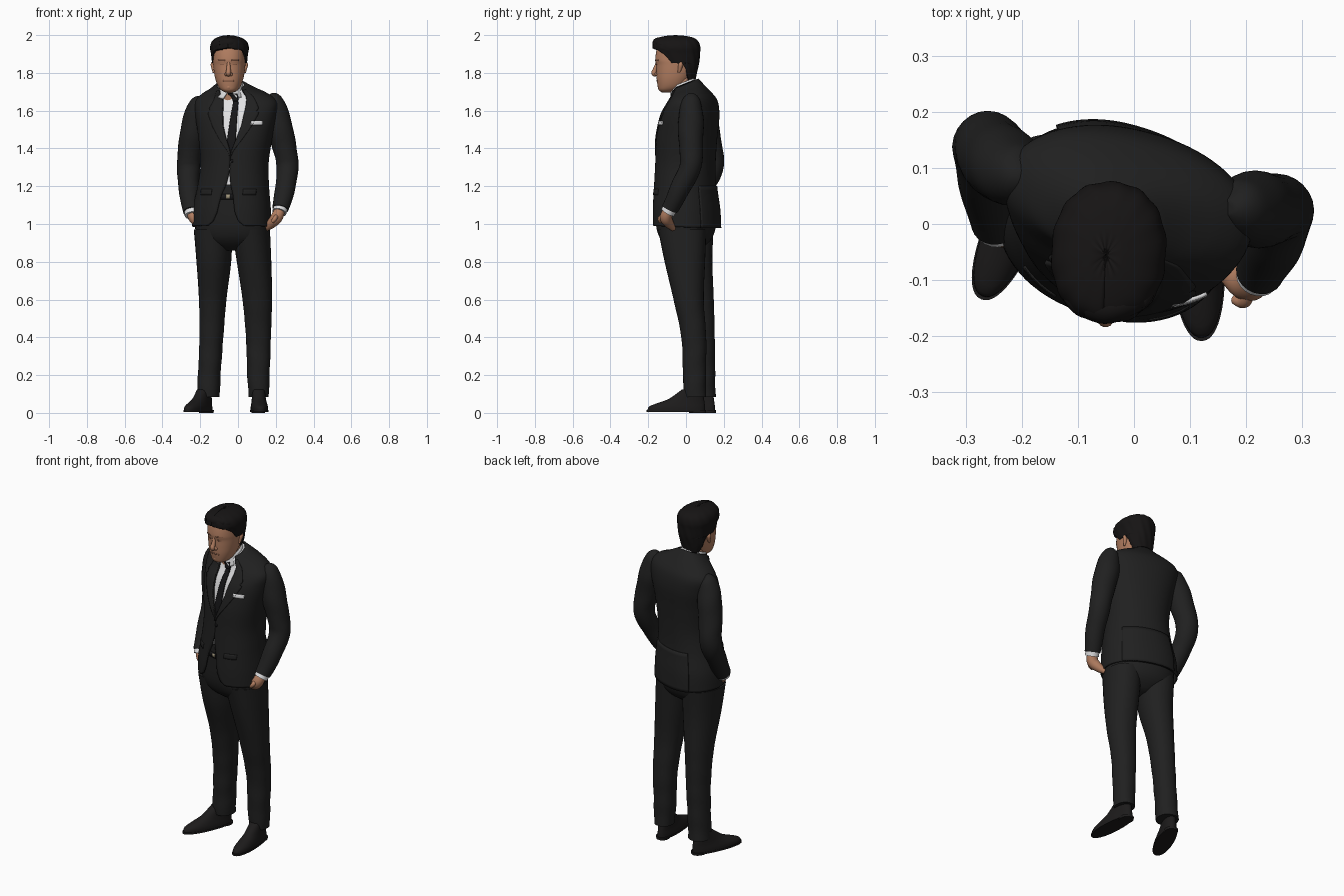
import bpy, bmesh, math
from mathutils import Vector
TAU = 2 * math.pi
N = 2.2  # superellipse exponent of all cross-sections


def mat(name, r, g, b):
    m = bpy.data.materials.new(name)
    m.diffuse_color = (r, g, b, 1)
    return m


SUIT = mat("suit charcoal", .0145, .0145, .0145)
TIE = mat("tie black", .008, .008, .009)
SHIRT = mat("shirt white", .75, .75, .76)
SKIN = mat("skin", .45, .21, .12)
DARK_SKIN = mat("lips and brows", .27, .12, .07)
HAIR = mat("hair black", .008, .007, .007)
SHOE = mat("shoe black", .012, .011, .011)
METAL = mat("buckle metal", .35, .3, .2)


def make(name, verts, faces, m, thick=0):
    me = bpy.data.meshes.new(name)
    me.from_pydata(verts, [], faces)
    me.materials.append(m)
    me.shade_smooth()
    me.set_sharp_from_angle(angle=math.radians(50))
    ob = bpy.data.objects.new(name, me)
    bpy.context.collection.objects.link(ob)
    if thick:
        s = ob.modifiers.new("thickness", 'SOLIDIFY')
        s.thickness = thick
    return ob


def spline(P, t):
    """Catmull-Rom through tuples, t in 0..len-1"""
    i = max(0, min(int(t), len(P) - 2))
    u = t - i
    a, b, c, d = P[max(i - 1, 0)], P[i], P[i + 1], P[min(i + 2, len(P) - 1)]
    return [q + .5 * u * (r - p + u * (2 * p - 5 * q + 4 * r - s + u * (3 * (q - r) + s - p)))
            for p, q, r, s in zip(a, b, c, d)]


def lerp(T, z):
    for (a, u), (b, v) in zip(T, T[1:]):
        if z <= b:
            return u + (v - u) * max(0, (z - a) / (b - a))
    return T[-1][1]


def section(S, z):
    lo, hi = 0, len(S) - 1
    for _ in range(30):
        mid = (lo + hi) / 2
        if spline(S, mid)[0] < z:
            lo = mid
        else:
            hi = mid
    return spline(S, lo)


def ang(S, z, w):
    """angle at which the section is w sideways of its front"""
    return math.copysign(math.asin(min(1, abs(w) / section(S, z)[3]) ** (N / 2)), w)


def sheet(name, S, z0, z1, m, lo=None, hi=None, off=0, rows=24, cols=48, thick=0, ripple=None):
    """Surface over sections (z, cx, cy, rx, ry, turn, tilt); closed and capped when lo is None"""
    verts, closed = [], lo is None
    n = cols if closed else cols + 1
    for j in range(rows + 1):
        zz = z0 + (z1 - z0) * j / rows
        z, cx, cy, rx, ry, rot, tilt = section(S, zz)
        c, s = math.cos(math.radians(rot)), math.sin(math.radians(rot))
        a0, a1 = (0, TAU) if closed else sorted((lo(zz), hi(zz)))
        for i in range(n):
            a = a0 + (a1 - a0) * i / cols
            k = 1 + (ripple(a, zz) if ripple else 0)
            sx, sy = math.sin(a), -math.cos(a)
            x = (rx + off) * k * math.copysign(abs(sx) ** (2 / N), sx)
            y = (ry + off) * k * math.copysign(abs(sy) ** (2 / N), sy)
            verts.append((cx + x * c + y * s, cy - x * s + y * c, z + tilt * y))
    faces = [(j * n + i, j * n + (i + 1) % n, (j + 1) * n + (i + 1) % n, (j + 1) * n + i)
             for j in range(rows) for i in range(cols)]
    if closed:
        faces += [tuple(range(n))[::-1], tuple(range(rows * n, rows * n + n))]
    return make(name, verts, faces, m, thick)


def tube(name, P, m, rows=30, n=20, fold=0):
    """Round limb through points (x, y, z, radius)"""
    verts, L = [], len(P) - 1
    for j in range(rows + 1):
        t = L * j / rows
        p = spline(P, t)
        T = (Vector(spline(P, min(t + .02, L))[:3]) - Vector(spline(P, max(t - .02, 0))[:3])).normalized()
        U = (Vector((1, 0, 0)) - T * T.x).normalized()
        if abs(T.x) > .9:
            U = Vector((0, 1, 0)).cross(T).normalized()
        V = T.cross(U)
        for i in range(n):
            a = TAU * i / n
            r = p[3] * (1 + fold * math.sin(5 * t + 2 * math.sin(a)))
            verts.append(Vector(p[:3]) + (U * math.cos(a) + V * math.sin(a)) * r)
    faces = [(j * n + i, j * n + (i + 1) % n, (j + 1) * n + (i + 1) % n, (j + 1) * n + i)
             for j in range(rows) for i in range(n)]
    faces += [tuple(range(n))[::-1], tuple(range(rows * n, rows * n + n))]
    return make(name, verts, faces, m)


# jacket, shirt front and details laid on the same torso surface
TORSO = [(.985, -.034, .003, .212, .170, 18, -.04), (1.08, -.033, .0, .208, .168, 18, 0),
         (1.2, -.025, -.005, .190, .158, 18, 0), (1.32, -.018, -.003, .180, .155, 17, 0),
         (1.45, -.014, .004, .196, .155, 16, 0), (1.57, -.01, .022, .218, .146, 15, 0),
         (1.645, -.01, .034, .222, .122, 14, .07), (1.688, -.018, .026, .178, .098, 11, .16),
         (1.712, -.028, .01, .125, .086, 8, .28), (1.74, -.04, -.008, .074, .074, 5, .4)]
A0 = math.radians(5.5)
GAP = [(.985, .1), (1.01, .07), (1.06, .05), (1.15, .034), (1.21, .014), (1.27, .002), (1.38, .002),
       (1.45, .028), (1.52, .05), (1.6, .06), (1.69, .064), (1.74, .06)]
LAPEL = [(1.36, .004), (1.5, .05), (1.59, .078), (1.6, .06), (1.615, .072), (1.7, .03), (1.73, .012)]


def on_torso(w, s=1):
    """edge at sideways distance w (number or function of z)"""
    return lambda z: A0 + s * ang(TORSO, z, w(z) if callable(w) else w)


gap = lambda z: lerp(GAP, z)
tie_w = lambda z: lerp([(1.34, .026), (1.45, .025), (1.66, .016)], z)
knot_w = lambda z: lerp([(1.665, .015), (1.715, .025)], z)
sheet("jacket", TORSO, .985, 1.74, SUIT, on_torso(gap), lambda z: on_torso(gap, -1)(z) + TAU,
      rows=70, cols=72, thick=.008)
sheet("shirt", TORSO, 1.18, 1.735, SHIRT, off=-.014, rows=30)
for s, side in ((1, "left"), (-1, "right")):
    sheet("lapel_" + side, TORSO, 1.36, 1.73, SUIT, on_torso(gap, s),
          on_torso(lambda z: gap(z) + lerp(LAPEL, z), s), .006, 40, 6, .008)
    sheet("pocket_flap_" + side, TORSO, 1.155, 1.185, SUIT, on_torso(.085, s), on_torso(.15, s), .003, 3, 8, .006)
sheet("pocket_square", TORSO, 1.524, 1.545, SHIRT, on_torso(.098), on_torso(.157), .006, 3, 8, .008)
sheet("tie", TORSO, 1.34, 1.68, TIE, on_torso(tie_w, -1), on_torso(tie_w), -.006, 20, 6, .008)
sheet("tie_knot", TORSO, 1.665, 1.715, TIE, on_torso(knot_w, -1), on_torso(knot_w), .004, 6, 6, .009)
sheet("jacket_button", TORSO, 1.325, 1.341, TIE, on_torso(.002), on_torso(.018), .003, 2, 4, .006)
# back panel between the two side vents
sheet("back_panel", TORSO, .98, 1.2, SUIT, lambda z: math.pi - .75, lambda z: math.pi + .75,
      .006, 10, 24, .009)

# shirt collar
COLLAR = [(1.69, -.041, -.012, .077, .076, 5, .4), (1.735, -.042, -.014, .066, .066, 5, .4),
          (1.75, -.042, -.015, .064, .064, 5, .4)]
sheet("shirt_collar", COLLAR, 1.69, 1.748, SHIRT, lambda z: lerp([(1.69, .55), (1.735, .12)], z),
      lambda z: TAU - lerp([(1.69, .4), (1.735, 0)], z), 0, 6, 40, .007)

# trousers, belt and legs
HIPS = [(.86, -.022, .0, .06, .06, 12, 0), (.9, -.027, .0, .165, .112, 13, 0),
        (.95, -.03, .0, .194, .142, 15, 0), (1.03, -.03, .0, .196, .154, 17, 0),
        (1.21, -.025, -.004, .176, .149, 18, 0)]
sheet("trousers_hips", HIPS, .86, 1.21, SUIT)
belt = lambda w: lambda z: A0 + ang(HIPS, z, w)
sheet("belt", HIPS, 1.13, 1.16, TIE, belt(-.08), belt(.08), .003, 2, 16, .006)
sheet("belt_buckle", HIPS, 1.136, 1.155, METAL, belt(-.012), belt(.012), .005, 2, 4, .005)
LEG_L = [(.085, .11, .048, .053, .058, 0, 0), (.2, .108, .045, .059, .061, 0, 0),
         (.4, .108, .041, .066, .066, 3, 0), (.6, .102, .014, .078, .08, 6, 0),
         (.8, .085, -.006, .090, .107, 10, 0), (.97, .068, -.02, .098, .128, 14, 0)]
LEG_R = [(.085, -.158, .093, .061, .064, 15, 0), (.2, -.152, .09, .059, .064, 15, 0),
         (.4, -.141, .083, .062, .069, 15, 0), (.6, -.134, .064, .071, .083, 15, 0),
         (.8, -.128, .03, .089, .110, 15, 0), (.97, -.132, .018, .098, .128, 15, 0)]


def wrinkle(a, z):
    return .025 * max(0, 1 - z / .65) * math.sin(45 * z + 2 * math.sin(a + 1))


for side, S in (("left", LEG_L), ("right", LEG_R)):
    sheet("trouser_leg_" + side, S, .085, .97, SUIT, rows=60, cols=32, ripple=wrinkle)

# shoes: outlines stacked upward, sliding back toward the heel
for side, hx, hy, turn in (("left", .105, .105, -3), ("right", -.15, .155, 23)):
    d = Vector((-math.sin(math.radians(turn)), -math.cos(math.radians(turn))))

    def outline(z, w, start, end):
        c = Vector((hx, hy)) + d * (start + end) / 2
        return (z, c.x, c.y, w, (end - start) / 2, turn, 0)
    sheet("shoe_upper_" + side, [outline(.012, .046, .004, .308), outline(.032, .045, .004, .303),
          outline(.05, .041, .006, .262), outline(.075, .037, .01, .195), outline(.125, .034, .02, .125)],
          .012, .125, SHOE, rows=16)
    sole = [outline(.004, .048, 0, .314), outline(.014, .048, 0, .314)]
    sheet("shoe_sole_" + side, sole, .004, .014, SHOE, rows=1)
    heel = [outline(0, .036, 0, .09), outline(.014, .038, 0, .09)]
    sheet("shoe_heel_" + side, heel, 0, .014, SHOE, rows=1)

# sleeves, shirt cuffs and hands resting in the pockets
tube("sleeve_left", [(.165, .03, 1.683, .014), (.19, .028, 1.648, .05), (.214, .026, 1.54, .068),
     (.245, .026, 1.41, .063), (.262, .025, 1.31, .058), (.25, -.03, 1.19, .053), (.224, -.085, 1.08, .044)],
     SUIT, 60, 24, .02)
tube("sleeve_right", [(-.185, .085, 1.668, .014), (-.209, .088, 1.63, .052), (-.232, .105, 1.52, .068),
     (-.254, .13, 1.39, .064), (-.262, .138, 1.3, .061), (-.26, .085, 1.19, .055), (-.245, .002, 1.065, .046)],
     SUIT, 60, 24, .02)
tube("cuff_left", [(.228, -.078, 1.092, .038), (.219, -.096, 1.062, .038)], SHIRT, 3)
tube("cuff_right", [(-.247, .012, 1.08, .04), (-.243, -.008, 1.046, .039)], SHIRT, 3)
tube("hand_left", [(.222, -.09, 1.075, .028), (.205, -.106, 1.035, .032), (.178, -.09, 1.003, .026),
     (.15, -.065, .975, .014)], SKIN, 14)
tube("thumb_left", [(.208, -.115, 1.05, .011), (.197, -.138, 1.03, .012), (.18, -.135, 1.01, .009)], SKIN, 8, 10)
tube("hand_right", [(-.244, 0, 1.06, .028), (-.232, -.012, 1.032, .03), (-.2, -.015, 1.0, .026),
     (-.17, -.015, .975, .014)], SKIN, 14)

# head and neck
tube("neck", [(-.04, .0, 1.66, .06), (-.042, -.012, 1.74, .057), (-.045, -.035, 1.82, .058)], SKIN, 8, 28)
HEAD = [(1.697, -.046, -.1, .022, .028, 3, 0), (1.708, -.046, -.092, .043, .052, 3, 0),
        (1.73, -.046, -.077, .060, .073, 3, 0), (1.765, -.046, -.067, .073, .088, 3, 0),
        (1.805, -.046, -.058, .081, .099, 3, 0), (1.845, -.046, -.054, .085, .104, 3, 0),
        (1.87, -.046, -.053, .086, .110, 3, 0), (1.92, -.046, -.05, .084, .106, 3, 0),
        (1.96, -.046, -.05, .066, .092, 3, 0), (1.98, -.046, -.05, .03, .045, 3, 0)]
sheet("head", HEAD, 1.697, 1.98, SKIN, rows=40)


def on_face(name, z0, z1, w0, w1, m, off):
    sheet(name, HEAD, z0, z1, m, lambda z: ang(HEAD, z, w0), lambda z: ang(HEAD, z, w1), off, 4, 10, .006)


for s, side in ((1, "left"), (-1, "right")):
    on_face("eyebrow_" + side, 1.863, 1.870, s * .018, s * .054, DARK_SKIN, .002)
    on_face("eye_" + side, 1.841, 1.847, s * .022, s * .045, DARK_SKIN, .001)
    x = -.046 + s * .083
    tube("ear_" + side, [(x, -.04, 1.8, .005), (x, -.033, 1.82, .010), (x + s * .004, -.028, 1.845, .012),
         (x + s * .004, -.028, 1.86, .005)], SKIN, 10, 12)
    tube("nostril_" + side, [(-.05 + s * .013, -.15, 1.785, .004), (-.05 + s * .012, -.156, 1.793, .01),
         (-.05 + s * .01, -.152, 1.805, .003)], SKIN, 6, 10)
tube("nose", [(-.05, -.152, 1.872, .006), (-.05, -.155, 1.845, .009), (-.05, -.165, 1.815, .012),
     (-.051, -.170, 1.797, .014), (-.05, -.158, 1.783, .005)], SKIN, 16, 14)
on_face("mouth", 1.755, 1.762, -.028, .028, DARK_SKIN, .002)
tube("chin", [(-.05, -.13, 1.745, .008), (-.05, -.131, 1.725, .02), (-.05, -.115, 1.705, .008)], SKIN, 8, 14)

# hair: a cap cut away around the face, plus a swept front lock
CAP = [(1.755, -.046, .002, .058, .046, 3, 0), (1.8, -.046, -.02, .080, .078, 3, 0),
       (1.85, -.045, -.038, .091, .107, 3, 0), (1.9, -.045, -.048, .098, .121, 3, 0),
       (1.935, -.045, -.051, .102, .126, 3, 0), (1.965, -.046, -.053, .092, .119, 3, 0),
       (1.985, -.048, -.055, .068, .097, 3, 0), (1.996, -.05, -.055, .034, .05, 3, 0),
       (2.0, -.05, -.055, .001, .001, 3, 0)]
FACE_GAP = [(1.755, 1.9), (1.82, 1.9), (1.85, 1.75), (1.853, 1.3), (1.88, 1.18), (1.9, 1.05), (1.92, .75), (1.932, 0)]
face_gap = lambda z: lerp(FACE_GAP, z)
sheet("hair", CAP, 1.755, 2.0, HAIR, face_gap, lambda z: TAU - face_gap(z), 0, 70, 64, .012,
      lambda a, z: .012 * math.sin(14 * a + 40 * z))
tube("hair_front_lock", [(.035, -.115, 1.945, .006), (.005, -.135, 1.953, .022), (-.05, -.147, 1.957, .03),
     (-.1, -.13, 1.943, .026), (-.13, -.09, 1.92, .01)], HAIR, 24, 16, .03)
